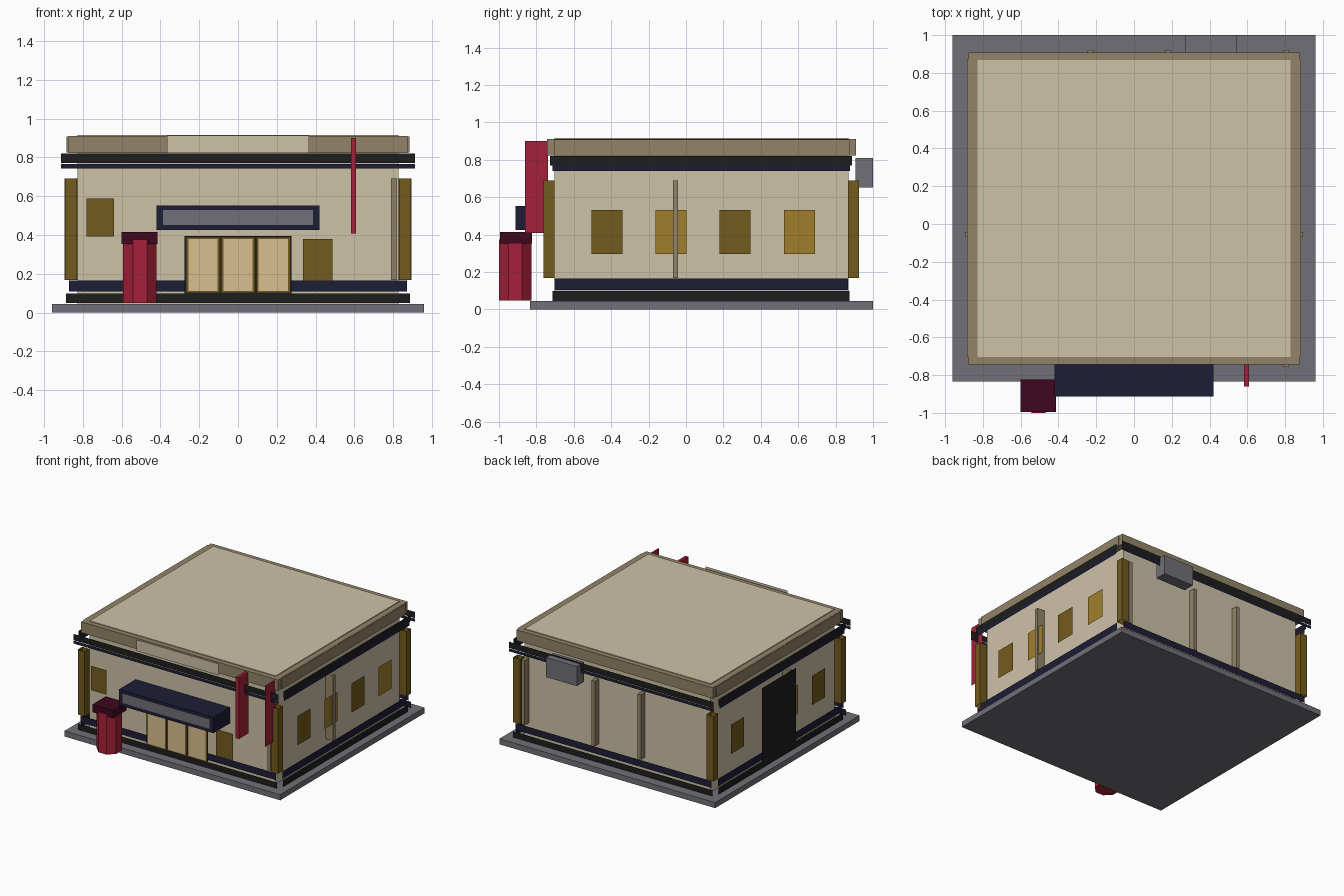
import bpy
import bmesh
from math import pi, cos

cube = bpy.data.objects.get("Cube")
if cube:
    bpy.data.objects.remove(cube, do_unlink=True)


def material(name, code):
    def linear(c):
        return c / 12.92 if c <= 0.04045 else ((c + 0.055) / 1.055) ** 2.4
    rgba = [linear(int(code[i:i + 2], 16) / 255) for i in (0, 2, 4)] + [1.0]
    m = bpy.data.materials.new(name)
    m.diffuse_color = rgba
    m.use_nodes = True
    m.node_tree.nodes["Principled BSDF"].inputs["Base Color"].default_value = rgba
    return m


sand = material("sand", "cec2a7")
taupe = material("taupe", "928468")
grey = material("grey", "717077")
navy = material("navy", "1d1d37")
red = material("red", "a52038")
maroon = material("maroon", "3e071e")
bronze = material("bronze", "745b1d")
amber = material("amber", "a07e2c")
cream = material("cream", "dabf8f")
black = material("black", "1d1d1e")


def finish(name, bm, mat):
    mesh = bpy.data.meshes.new(name)
    bm.to_mesh(mesh)
    bm.free()
    mesh.materials.append(mat)
    obj = bpy.data.objects.new(name, mesh)
    bpy.context.collection.objects.link(obj)
    return obj


def box(name, xs, ys, zs, mat, capped=True):
    bm = bmesh.new()
    bmesh.ops.create_cube(bm, size=1)
    for v in bm.verts:
        v.co = [r[0] if c < 0 else r[1] for c, r in zip(v.co, (xs, ys, zs))]
    if not capped:
        bm.normal_update()
        caps = [f for f in bm.faces if abs(f.normal.z) > 0.5]
        bmesh.ops.delete(bm, geom=caps, context="FACES_ONLY")
    return finish(name, bm, mat)


def panel(name, side, depth, span, zs, mat):
    """Single upright sheet facing front, back, left or right."""
    bm = bmesh.new()
    corners = [(span[0], zs[0]), (span[1], zs[0]), (span[1], zs[1]), (span[0], zs[1])]
    if side in ("back", "right"):
        corners.reverse()
    across = side in ("front", "back")
    bm.faces.new([bm.verts.new((a, depth, z) if across else (depth, a, z))
                  for a, z in corners])
    return finish(name, bm, mat)


MID = 0.081   # centre of the building along y


def ring(name, off_x, off_y, half_x, half_y, long_zs, side_zs, mat):
    """Four trim sheets around the building."""
    xs, ys = (-half_x, half_x), (MID - half_y, MID + half_y)
    panel(name + "_front", "front", MID - off_y, xs, long_zs, mat)
    panel(name + "_back", "back", MID + off_y, xs, long_zs, mat)
    panel(name + "_left", "left", off_x, ys, side_zs, mat)
    panel(name + "_right", "right", -off_x, ys, side_zs, mat)


# Ground slab, walls with flat roof, and trim bands
box("ground_slab", (-0.96, 0.96), (-0.835, 1.0), (0, 0.045), grey)
box("walls_and_roof", (-0.828, 0.828), (-0.703, 0.868), (0.045, 0.916), sand)
ring("base_band", 0.9, 0.85, 0.887, 0.794, (0.05, 0.098), (0.045, 0.098), black)
ring("lower_stripe", 0.89, 0.84, 0.871, 0.784, (0.109, 0.164), (0.104, 0.164), navy)
ring("upper_stripe", 0.911, 0.868, 0.912, 0.795, (0.742, 0.766), (0.739, 0.77), navy)
ring("eaves_band", 0.912, 0.869, 0.912, 0.807, (0.77, 0.82), (0.768, 0.82), black)

# Parapet
box("parapet_long", (-0.875, 0.875), (-0.743, 0.908), (0.823, 0.91), taupe)
box("parapet_wide", (-0.884, 0.884), (-0.703, 0.873), (0.824, 0.908), taupe)
panel("parapet_sign", "front", -0.77, (-0.365, 0.365), (0.823, 0.914), sand)

# Corner posts
RISE = (0.168, 0.69)
for sx in (-1, 1):
    for sy in (-1, 1):
        xs = sorted((sx * 0.83, sx * 0.892))
        ys = sorted((MID + sy * 0.785, MID + sy * 0.844))
        box("corner_post", xs, ys, RISE, bronze, capped=False)

# Deep wall pilasters
box("front_pilaster", (0.79, 0.82), (-0.756, -0.69), RISE, taupe)
for x in (-0.23, 0.18, 0.805):
    box("back_pilaster", (x - 0.015, x + 0.015), (0.86, 0.922), RISE, taupe)
for sx in (-1, 1):
    xs = sorted((sx * 0.82, sx * 0.895))
    box("side_pilaster", xs, (-0.069, -0.042), RISE, taupe)

# Windows
for i, y in enumerate((-0.422, -0.079, 0.262, 0.607)):
    span, zs = (y - 0.083, y + 0.083), (0.297, 0.532)
    tint = amber if i % 2 else bronze
    panel("left_window", "left", 0.884, span, zs, tint)
    if i != 2:
        panel("right_window", "right", -0.884, span, zs, bronze if i == 3 else tint)
panel("front_window_high", "front", -0.757, (-0.78, -0.64), (0.392, 0.588), bronze)
panel("front_window_low", "front", -0.759, (0.335, 0.488), (0.165, 0.378), bronze)

# Side door
panel("side_door", "right", -0.902, (-0.11, 0.32), (0.05, 0.69), black)

# Entrance doors
panel("entrance_frame", "front", -0.773, (-0.275, 0.275), (0.098, 0.395), black)
for x in (-0.18, 0.0, 0.182):
    panel("door_frame", "front", -0.777, (x - 0.085, x + 0.085), (0.102, 0.386), bronze)
    panel("door_leaf", "front", -0.781, (x - 0.075, x + 0.075), (0.11, 0.379), cream)

# Entrance canopy
box("canopy", (-0.42, 0.42), (-0.912, -0.70), (0.425, 0.553), navy)
panel("canopy_panel", "front", -0.915, (-0.387, 0.387), (0.452, 0.528), grey)

# Blade signs
box("blade_sign", (0.582, 0.609), (-0.86, -0.738), (0.408, 0.90), red)
panel("blade_sign_sheet", "left", 0.844, (-0.86, -0.738), (0.408, 0.90), red)

# Rear wall unit
box("air_unit", (0.272, 0.545), (0.907, 1.0), (0.652, 0.81), grey)

# Octagonal entrance column
bpy.ops.mesh.primitive_cylinder_add(
    vertices=8, radius=0.0865 / cos(pi / 8), depth=0.325,
    location=(-0.506, -0.9135, 0.2105), rotation=(0, 0, pi / 8))
column = bpy.context.object
column.name = "entrance_column"
column.data.materials.append(red)
box("column_cap", (-0.6, -0.414), (-0.994, -0.824), (0.353, 0.415), maroon)
